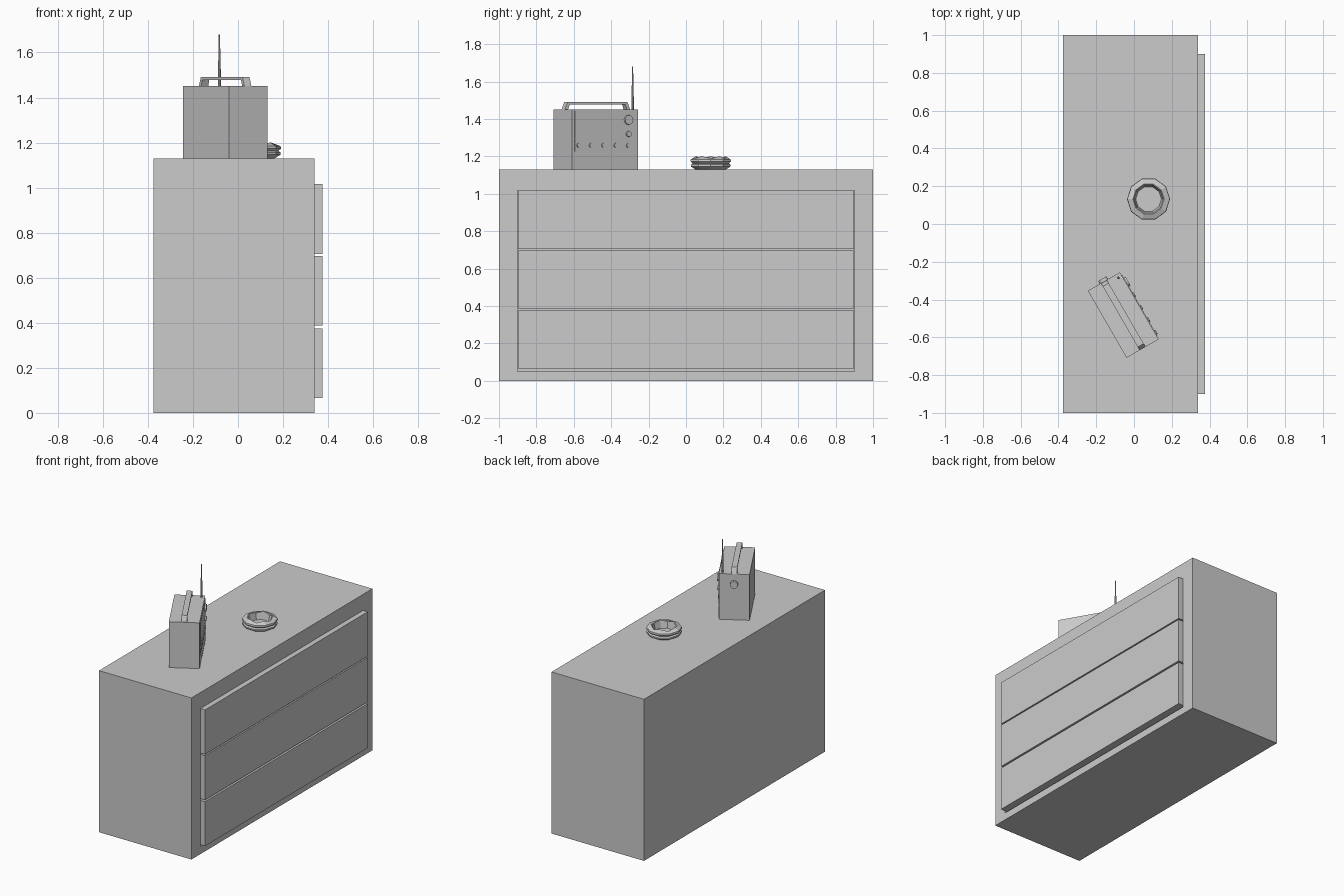
import bpy, bmesh, math
from mathutils import Matrix, Vector

if "Cube" in bpy.data.objects:
    bpy.data.objects.remove(bpy.data.objects["Cube"])

I = Matrix.Identity(4)
RADIO = Matrix.Translation((-0.057, -0.482, 1.13)) @ Matrix.Rotation(math.radians(30), 4, 'Z')


def finish(name, bm, mat=I):
    bmesh.ops.recalc_face_normals(bm, faces=bm.faces)
    me = bpy.data.meshes.new(name)
    bm.to_mesh(me)
    bm.free()
    ob = bpy.data.objects.new(name, me)
    ob.matrix_world = mat
    bpy.context.collection.objects.link(ob)
    return ob


def box(name, lo, hi, mat=I):
    lo, hi = Vector(lo), Vector(hi)
    bm = bmesh.new()
    bmesh.ops.create_cube(bm, size=1)
    bmesh.ops.scale(bm, vec=hi - lo, verts=bm.verts)
    bmesh.ops.translate(bm, vec=(lo + hi) / 2, verts=bm.verts)
    return finish(name, bm, mat)


def cylinder(name, base, axis, length, r1, r2, sides, mat=I):
    bm = bmesh.new()
    bmesh.ops.create_cone(bm, cap_ends=True, segments=sides, radius1=r1, radius2=r2, depth=length)
    axis = Vector(axis)
    turn = Vector((0, 0, 1)).rotation_difference(axis).to_matrix().to_4x4()
    bm.transform(Matrix.Translation(Vector(base) + axis * length / 2) @ turn)
    return finish(name, bm, mat)


def extrude_profile(name, pts, x0, x1, mat=I):
    # closed (y, z) outline extruded along x
    bm = bmesh.new()
    face = bm.faces.new([bm.verts.new((x0, y, z)) for y, z in pts])
    ext = bmesh.ops.extrude_face_region(bm, geom=[face])
    verts = [g for g in ext['geom'] if isinstance(g, bmesh.types.BMVert)]
    bmesh.ops.translate(bm, vec=(x1 - x0, 0, 0), verts=verts)
    return finish(name, bm, mat)


# Dresser carcass with a shallow opening for the drawers
carcass = box("dresser_body", (-0.375, -1, 0), (0.34, 1, 1.13))
cutter = box("drawer_opening_cutter", (0.32, -0.9, 0.051), (0.5, 0.9, 1.018))
cutter.hide_render = True
cutter.hide_viewport = True
mod = carcass.modifiers.new("opening", 'BOOLEAN')
mod.operation = 'DIFFERENCE'
mod.solver = 'EXACT'
mod.object = cutter
dg = bpy.context.evaluated_depsgraph_get()
mesh = bpy.data.meshes.new_from_object(carcass.evaluated_get(dg))
carcass.modifiers.clear()
carcass.data = mesh
bpy.data.objects.remove(cutter)

# Three drawer fronts
for i, (z0, z1) in enumerate([(0.065, 0.375), (0.387, 0.697), (0.706, 1.017)]):
    box(f"drawer_{i + 1}", (0.32, -0.899, z0), (0.375, 0.899, z1))

# Radio case and raised front panels
box("radio_case", (-0.098, -0.205, 0), (0.098, 0.205, 0.32), RADIO)
box("radio_upper_panel", (0.09, -0.188, 0.165), (0.102, 0.188, 0.312), RADIO)
box("radio_button_strip", (0.09, -0.188, 0.095), (0.102, 0.188, 0.163), RADIO)
box("radio_lower_panel", (0.09, -0.188, 0.012), (0.1, 0.188, 0.085), RADIO)

# Knobs and buttons
cylinder("tuning_knob", (0.1, 0.142, 0.265), (1, 0, 0), 0.012, 0.027, 0.025, 12, RADIO)
cylinder("volume_knob", (0.1, 0.142, 0.19), (1, 0, 0), 0.012, 0.016, 0.015, 12, RADIO)
for i in range(5):
    cylinder(f"radio_button_{i + 1}", (0.1, -0.165 + i * 0.0765, 0.129), (1, 0, 0), 0.008,
             0.013, 0.012, 10, RADIO)
cylinder("side_knob", (0, 0.2, 0.25), (0, 1, 0), 0.022, 0.026, 0.025, 12, RADIO)

# Carrying handle
half = [(0.202, 0.32), (0.185, 0.36)]
inner = [(0.172, 0.348), (0.182, 0.32)]
outline = (half + [(-y, z) for y, z in reversed(half)]
           + [(-y, z) for y, z in reversed(inner)] + inner)
extrude_profile("radio_handle", outline, -0.018, 0.018, RADIO)

# Antenna in two tapering sections
cylinder("antenna_base", (0.076, 0.183, 0.315), (0, 0, 1), 0.12, 0.007, 0.006, 8, RADIO)
cylinder("antenna_tip", (0.076, 0.183, 0.43), (0, 0, 1), 0.12, 0.005, 0.003, 8, RADIO)

# Ten-sided bowl with a scalloped rim: (radius, height, dip on alternate corners)
profile = [(0.085, 0, 0), (0.112, 0.016, 0), (0.112, 0.026, 0), (0.102, 0.033, 0),
           (0.114, 0.043, 0), (0.112, 0.054, 0), (0.083, 0.071, 0.012),
           (0.078, 0.068, 0.012), (0.068, 0.014, 0)]
N = 10
bm = bmesh.new()
rings = []
for r, z, dip in profile:
    rings.append([bm.verts.new((r * math.cos(k * math.tau / N), r * math.sin(k * math.tau / N),
                                z - dip * (k % 2 == 0))) for k in range(N)])
for a, b in zip(rings, rings[1:]):
    for k in range(N):
        j = (k + 1) % N
        bm.faces.new((a[k], a[j], b[j], b[k]))
bm.faces.new(rings[0])
bm.faces.new(rings[-1])
finish("bowl", bm, Matrix.Translation((0.077, 0.132, 1.13)))
